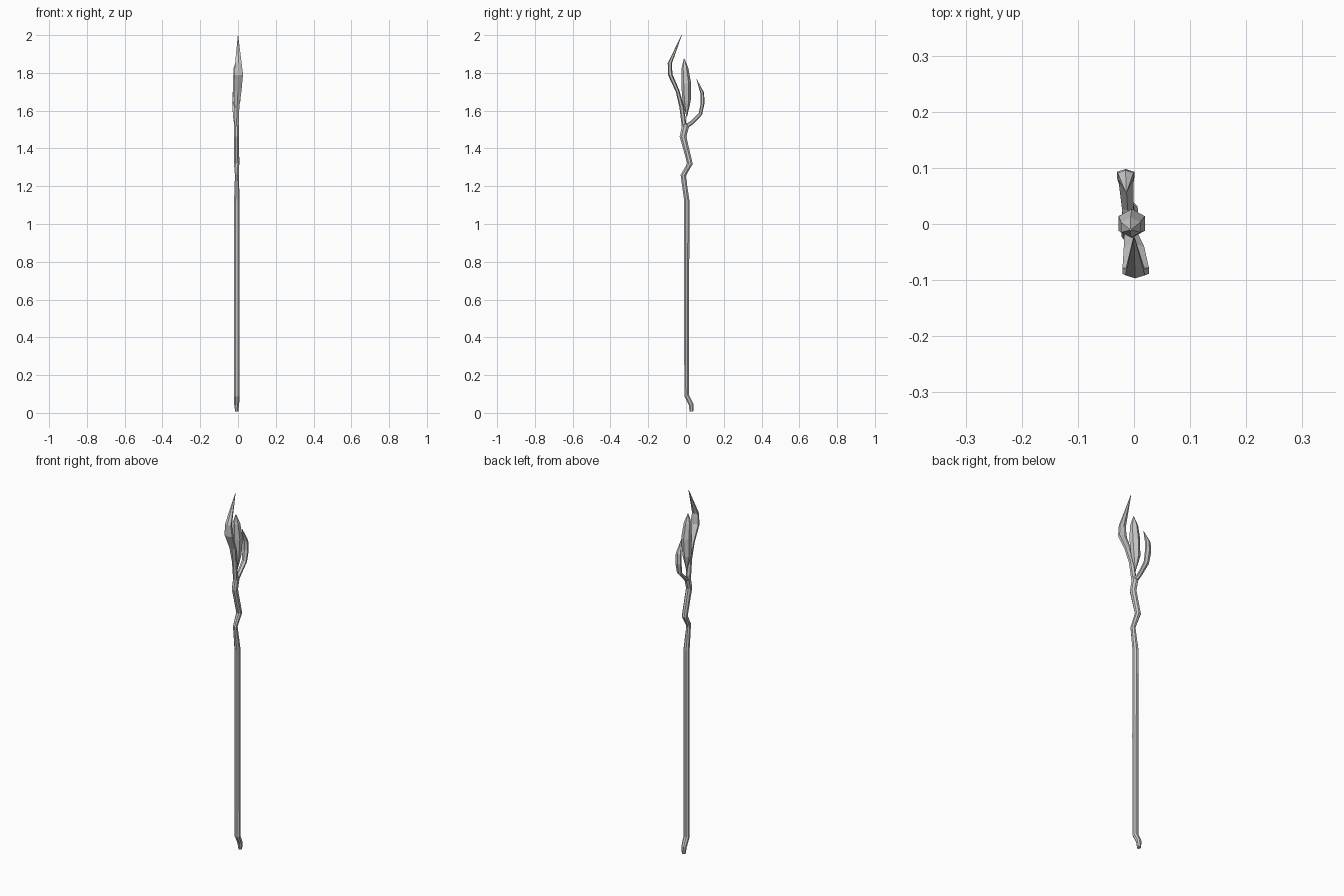
import bpy, bmesh, math
from mathutils import Vector


def finish(name, bm):
    bmesh.ops.recalc_face_normals(bm, faces=bm.faces)
    mesh = bpy.data.meshes.new(name)
    bm.to_mesh(mesh)
    bm.free()
    obj = bpy.data.objects.new(name, mesh)
    bpy.context.collection.objects.link(obj)
    return obj


def limb(name, path, sides=6):
    """Faceted tube. Each station: x, y, z, half width in x, half thickness."""
    bm = bmesh.new()
    pts = [Vector(p[:3]) for p in path]
    rings = []
    for i, p in enumerate(path):
        # Ring lies across the average direction of its neighbours
        before = (pts[i] - pts[i - 1]).normalized() if i else Vector()
        after = (pts[i + 1] - pts[i]).normalized() if i + 1 < len(pts) else Vector()
        t = before + after
        across = Vector((0, t.z, -t.y)).normalized()
        ring = []
        for k in range(sides):
            a = math.tau * (k + 0.5) / sides
            offset = Vector((p[3] * math.cos(a), 0, 0)) + across * p[4] * math.sin(a)
            ring.append(bm.verts.new(pts[i] + offset))
        rings.append(ring)
    for lo, hi in zip(rings, rings[1:]):
        for k in range(sides):
            j = (k + 1) % sides
            bm.faces.new((lo[k], lo[j], hi[j], hi[k]))
    bm.faces.new(rings[0][::-1])
    bm.faces.new(rings[-1])
    return finish(name, bm)


# Shaft: hooked foot, straight pole, crooked neck
limb("shaft", [
    (-0.007, 0.030, 0.008, 0.009, 0.012),
    (-0.007, 0.027, 0.045, 0.014, 0.014),
    (-0.006, 0.004, 0.090, 0.016, 0.014),
    (-0.006, 0.003, 0.640, 0.016, 0.015),
    (-0.006, 0.004, 1.125, 0.016, 0.015),
    (-0.006, -0.015, 1.257, 0.011, 0.015),
    (-0.007, 0.021, 1.320, 0.015, 0.016),
    (-0.008, -0.016, 1.463, 0.015, 0.019),
    (-0.008, 0.000, 1.528, 0.015, 0.021),
], 8)

# Tall front prong: broad blade that bends back to a point
limb("front_prong", [
    (-0.008, -0.009, 1.515, 0.013, 0.013),
    (-0.005, -0.023, 1.620, 0.014, 0.012),
    (0.000, -0.045, 1.705, 0.021, 0.010),
    (0.003, -0.083, 1.790, 0.027, 0.012),
    (0.002, -0.086, 1.850, 0.020, 0.011),
    (0.000, -0.023, 2.000, 0.001, 0.001),
])

# Short back prong: curls outward then in to a point
limb("back_prong", [
    (-0.008, 0.006, 1.520, 0.013, 0.012),
    (-0.011, 0.030, 1.536, 0.012, 0.010),
    (-0.014, 0.076, 1.582, 0.015, 0.010),
    (-0.015, 0.088, 1.640, 0.018, 0.010),
    (-0.015, 0.086, 1.693, 0.016, 0.010),
    (-0.014, 0.056, 1.767, 0.001, 0.001),
])

# Floating crystal between the prongs
limb("crystal", [
    (-0.006, 0.004, 1.565, 0.001, 0.001),
    (-0.008, 0.003, 1.650, 0.023, 0.022),
    (-0.004, 0.001, 1.745, 0.027, 0.026),
    (-0.006, -0.006, 1.825, 0.020, 0.018),
    (-0.006, -0.010, 1.875, 0.002, 0.002),
])
